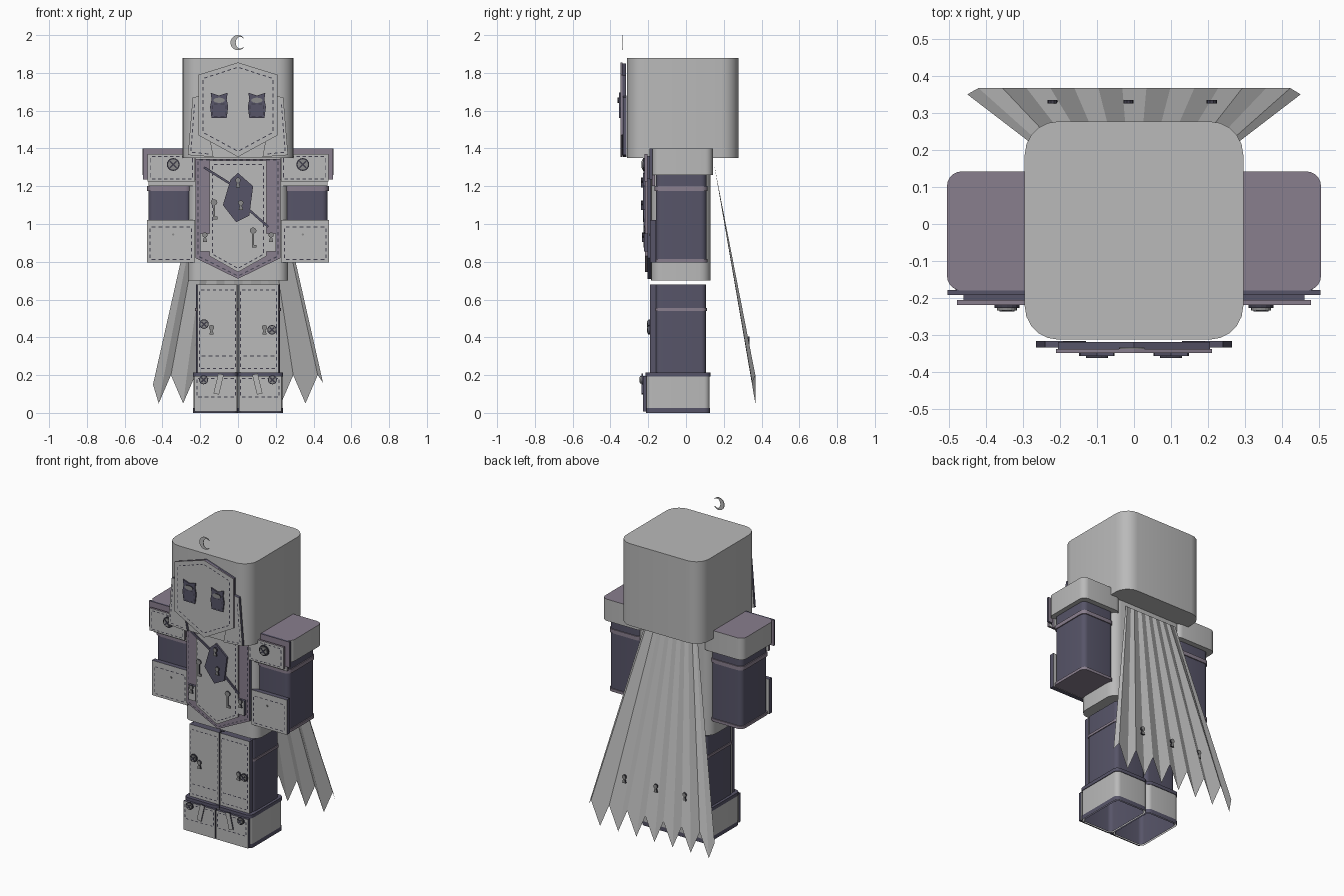
import bpy, bmesh, math
from mathutils import Vector

if "Cube" in bpy.data.objects:
    bpy.data.objects.remove(bpy.data.objects["Cube"])


def mat(name, rgb):
    m = bpy.data.materials.new(name)
    m.diffuse_color = (*rgb, 1)
    m.use_nodes = True
    m.node_tree.nodes["Principled BSDF"].inputs["Base Color"].default_value = m.diffuse_color
    return m


LIGHT = mat("light grey cloth", (0.49, 0.49, 0.49))
PURPLE = mat("dusty purple", (0.25, 0.21, 0.27))
DARK = mat("dark slate", (0.095, 0.09, 0.14))
METAL = mat("grey metal", (0.26, 0.26, 0.26))
THREAD = mat("dark thread", (0.05, 0.048, 0.07))


def finish(name, bm, mats, smooth=False):
    bmesh.ops.recalc_face_normals(bm, faces=bm.faces)
    me = bpy.data.meshes.new(name)
    bm.to_mesh(me)
    bm.free()
    for m in mats:
        me.materials.append(m)
    ob = bpy.data.objects.new(name, me)
    bpy.context.collection.objects.link(ob)
    if smooth:
        bpy.ops.object.select_all(action='DESELECT')
        ob.select_set(True)
        bpy.context.view_layer.objects.active = ob
        bpy.ops.object.shade_smooth_by_angle(angle=math.radians(35))
    return ob


def block(name, x, y, z, r, m, top=None, caps=True):
    """Upright box with rounded vertical edges; top material optional, open tube without caps."""
    bm = bmesh.new()
    ring = []
    corners = [(x[1] - r, y[1] - r), (x[0] + r, y[1] - r), (x[0] + r, y[0] + r), (x[1] - r, y[0] + r)]
    for q, (cx, cy) in enumerate(corners):
        for i in range(6):
            a = math.radians(90 * q + 18 * i)
            ring.append((cx + r * math.cos(a), cy + r * math.sin(a)))
    lo = [bm.verts.new((*p, z[0])) for p in ring]
    hi = [bm.verts.new((*p, z[1])) for p in ring]
    n = len(ring)
    for i in range(n):
        bm.faces.new((lo[i], lo[(i + 1) % n], hi[(i + 1) % n], hi[i]))
    if caps:
        bm.faces.new(lo[::-1])
        bm.faces.new(hi).material_index = 1 if top else 0
    return finish(name, bm, [m, top] if top else [m], True)


def plate(name, pts, y, t, m, edge=None):
    """Flat x-z outline whose back lies at y, thickened towards the front."""
    bm = bmesh.new()
    back = [bm.verts.new((px, y, pz)) for px, pz in pts]
    front = [bm.verts.new((px, y - t, pz)) for px, pz in pts]
    n = len(pts)
    bm.faces.new(back)
    bm.faces.new(front)
    for i in range(n):
        f = bm.faces.new((back[i], back[(i + 1) % n], front[(i + 1) % n], front[i]))
        f.material_index = 1 if edge else 0
    return finish(name, bm, [m, edge] if edge else [m])


def rect(x0, x1, z0, z1):
    return [(x0, z0), (x1, z0), (x1, z1), (x0, z1)]


def bar(a, b, w):
    a, b = Vector(a), Vector(b)
    d = (b - a).normalized() * w
    n = Vector((-d.y, d.x))
    return [tuple(a + n), tuple(b + n), tuple(b - n), tuple(a - n)]


def circle(cx, cz, rx, rz, n=16):
    return [(cx + rx * math.cos(2 * math.pi * i / n), cz + rz * math.sin(2 * math.pi * i / n)) for i in range(n)]


def stitches(name, pts, y, closed=True):
    """Row of short thread dashes along an outline."""
    bm = bmesh.new()
    for a, b in zip(pts, pts[1:] + pts[:1] if closed else pts[1:]):
        a, b = Vector(a), Vector(b)
        n = max(1, round((b - a).length / 0.034))
        for i in range(n):
            q = bar(a.lerp(b, (i + 0.22) / n), a.lerp(b, (i + 0.78) / n), 0.0025)
            bm.faces.new([bm.verts.new((px, y - 0.002, pz)) for px, pz in q])
    return finish(name, bm, [THREAD])


def screw(name, x, z, y, r=0.028):
    plate(name + "_rim", circle(x, z, r, r), y, 0.008, THREAD)
    plate(name + "_head", circle(x, z, r * 0.8, r * 0.8), y - 0.006, 0.009, METAL)
    for s in (-1, 1):
        d = r * 0.5
        plate(name + "_slot", bar((x - d, z - s * d), (x + d, z + s * d), 0.004), y - 0.014, 0.003, THREAD)


def charm(name, x, z, y):
    plate(name + "_bulb", circle(x, z + 0.012, 0.014, 0.014, 10), y, 0.01, METAL, THREAD)
    plate(name + "_foot", [(x - 0.005, z), (x + 0.005, z), (x + 0.012, z - 0.026), (x - 0.012, z - 0.026)],
          y, 0.01, METAL, THREAD)


def key(name, x, z, y):
    plate(name + "_bow", circle(x, z, 0.018, 0.016, 10), y, 0.008, METAL, THREAD)
    plate(name + "_shaft", rect(x - 0.005, x + 0.005, z - 0.09, z), y, 0.008, METAL, THREAD)
    plate(name + "_bit", rect(x, x + 0.018, z - 0.09, z - 0.075), y, 0.008, METAL, THREAD)


def shield(w, top, side, tip, peak=0.0):
    return [(-w, top), (0, top + peak), (w, top), (w, side), (0, tip), (-w, side)]


# Head and mask
block("head", (-0.295, 0.295), (-0.312, 0.277), (1.35, 1.88), 0.09, LIGHT)
for s in (-1, 1):
    flap = [(s * 0.24, 1.67), (s * 0.19, 1.68), (s * 0.13, 1.355), (s * 0.265, 1.365)]
    plate("mask_flap", flap, -0.316, 0.018, LIGHT, DARK)
    stitches("flap_stitches", [(s * 0.23, 1.64), (s * 0.25, 1.38), (s * 0.15, 1.37)], -0.334, False)
plate("mask_backing", shield(0.205, 1.785, 1.475, 1.362, 0.066), -0.318, 0.02, PURPLE, DARK)
plate("mask", shield(0.21, 1.79, 1.47, 1.355, 0.065), -0.337, 0.011, LIGHT, PURPLE)
stitches("mask_stitches", shield(0.185, 1.77, 1.485, 1.385, 0.06), -0.348)
for s in (-1, 1):
    c = s * 0.1
    eye = [(c - 0.04, 1.56), (c + 0.04, 1.56), (c + 0.048, 1.62), (c + 0.04, 1.66), (c + 0.045, 1.695),
           (c, 1.68), (c - 0.045, 1.695), (c - 0.04, 1.66), (c - 0.048, 1.62)]
    plate("eye_patch", eye, -0.348, 0.008, DARK)
    plate("eye_button", circle(c, 1.655, 0.03, 0.014), -0.354, 0.008, METAL, THREAD)
    stitches("eye_stitches", rect(c - 0.036, c + 0.036, 1.57, 1.635), -0.356)

# Floating crescent
arc = [math.radians(45 + 270 * i / 20) for i in range(21)]
outer = [(0.04 * math.cos(a), 1.96 + 0.04 * math.sin(a)) for a in arc]
inner = [(0.012 + 0.024 * math.cos(a), 1.96 + 0.031 * math.sin(a)) for a in reversed(arc)]
plate("crescent", outer + inner, -0.333, 0.004, LIGHT)

# Torso and chest layers
block("torso", (-0.265, 0.265), (-0.185, 0.13), (0.70, 1.385), 0.06, LIGHT)
plate("vest", shield(0.225, 1.345, 0.82, 0.71), -0.186, 0.018, PURPLE, DARK)
plate("vest_front", shield(0.15, 1.335, 0.83, 0.745), -0.204, 0.012, LIGHT, PURPLE)
stitches("vest_stitches", shield(0.135, 1.315, 0.84, 0.765), -0.216)
stitches("vest_border_stitches", shield(0.212, 1.338, 0.83, 0.725), -0.204)
plate("chest_strap_upper", bar((-0.18, 1.30), (-0.02, 1.2), 0.006), -0.216, 0.008, DARK)
plate("chest_strap_lower", bar((0.03, 1.1), (0.16, 0.985), 0.006), -0.216, 0.008, DARK)
patch = [(-0.04, 1.235), (0.0, 1.27), (0.08, 1.2), (0.06, 1.045), (-0.01, 1.01), (-0.08, 1.1)]
plate("chest_patch", patch, -0.216, 0.012, DARK)
charm("patch_charm_upper", 0.0, 1.22, -0.228)
charm("patch_charm_lower", 0.015, 1.1, -0.228)
key("left_key", -0.127, 1.115, -0.216)
key("right_key", 0.08, 0.965, -0.216)
for s in (-1, 1):
    x = s * 0.175
    plate("vest_tab", rect(x - 0.025, x + 0.025, 0.855, 0.95), -0.204, 0.018, LIGHT, DARK)
    charm("tab_charm", x, 0.93, -0.222)


def side(s, a, b):
    return tuple(sorted((s * a, s * b)))


# Arms, shoulder pads and cuffs
for s in (-1, 1):
    block("arm", side(s, 0.25, 0.475), (-0.16, 0.108), (0.80, 1.27), 0.03, DARK)
    block("arm_upper_band", side(s, 0.247, 0.481), (-0.166, 0.114), (1.175, 1.2), 0.033, PURPLE)
    block("arm_lower_band", side(s, 0.247, 0.481), (-0.166, 0.114), (0.797, 0.815), 0.033, PURPLE)
    block("shoulder_pad", side(s, 0.215, 0.505), (-0.18, 0.142), (1.26, 1.40), 0.04, LIGHT, PURPLE)
    plate("shoulder_backing", rect(*side(s, 0.225, 0.503), 1.235, 1.40), -0.178, 0.014, PURPLE, DARK)
    plate("upper_arm_plate", rect(*side(s, 0.23, 0.475), 1.2, 1.3), -0.164, 0.016, LIGHT, PURPLE)
    plate("shoulder_plate", rect(*side(s, 0.228, 0.478), 1.225, 1.37), -0.205, 0.014, LIGHT, PURPLE)
    plate("shoulder_plate_spacer", rect(*side(s, 0.24, 0.46), 1.24, 1.36), -0.19, 0.016, DARK)
    stitches("shoulder_stitches", rect(*side(s, 0.24, 0.462), 1.238, 1.357), -0.219)
    screw("shoulder_screw", s * 0.343, 1.315, -0.219, 0.034)
    plate("cuff_plate", rect(*side(s, 0.228, 0.482), 0.795, 1.02), -0.16, 0.03, LIGHT, DARK)
    stitches("cuff_stitches", rect(*side(s, 0.245, 0.465), 0.812, 0.985), -0.19)
    plate("cuff_rivet", circle(s * 0.343, 0.945, 0.006, 0.006, 8), -0.19, 0.005, METAL)

# Legs and open boots
for s in (-1, 1):
    block("leg", side(s, 0.002, 0.222), (-0.16, 0.105), (0.19, 0.68), 0.025, DARK)
    block("leg_band", side(s, 0.001, 0.227), (-0.165, 0.11), (0.54, 0.556), 0.027, PURPLE)
    plate("leg_panel", rect(*side(s, 0.004, 0.215), 0.215, 0.68), -0.16, 0.03, LIGHT, DARK)
    stitches("leg_panel_stitches", rect(*side(s, 0.014, 0.203), 0.235, 0.65), -0.19)
    stitches("leg_seam", [(s * 0.02, 0.3), (s * 0.2, 0.3)], -0.19, False)
    screw("leg_screw", s * 0.18, 0.47 if s < 0 else 0.44, -0.19, 0.025)
    charm("leg_charm", s * 0.14, 0.44, -0.19)
    block("boot", side(s, 0.001, 0.235), (-0.21, 0.125), (0.0, 0.2), 0.03, LIGHT, caps=False)
    block("boot_lining", side(s, 0.009, 0.225), (-0.2, 0.115), (0.0, 0.2), 0.025, DARK, caps=False)
    block("boot_collar", side(s, 0.001, 0.239), (-0.214, 0.129), (0.193, 0.215), 0.032, DARK)
    block("boot_sole_edge", side(s, 0.001, 0.237), (-0.212, 0.127), (0.0, 0.026), 0.031, DARK, caps=False)
    plate("boot_front", rect(*side(s, 0.004, 0.23), 0.008, 0.195), -0.208, 0.02, LIGHT, DARK)
    stitches("boot_stitches", rect(*side(s, 0.014, 0.218), 0.085, 0.183), -0.228)
    screw("boot_screw", s * 0.182, 0.175, -0.228, 0.024)
    plate("boot_strap", bar((s * 0.115, 0.1), (s * 0.09, 0.205), 0.015), -0.228, 0.008, LIGHT, DARK)

# Pleated cape: folds fan out from the neck to pointed tips
bm = bmesh.new()
xs = [(-0.45, 0.15)]
for k in range(7):
    tip = -0.42 + 0.1295 * k
    xs += [(tip, 0.05), (tip + 0.065, 0.2)]
xs.append((0.45, 0.16))
prev = None
for x, z in xs:
    y_end = 0.35 if abs(x) == 0.45 else 0.367
    cur = (bm.verts.new((x * 0.42, 0.15, 1.31)), bm.verts.new((x, y_end, z)))
    if prev:
        bm.faces.new((prev[0], prev[1], cur[1], cur[0]))
    prev = cur
finish("cape", bm, [LIGHT])
for x in (-0.22, -0.015, 0.21):
    charm("cape_charm", x, 0.38, 0.335)
